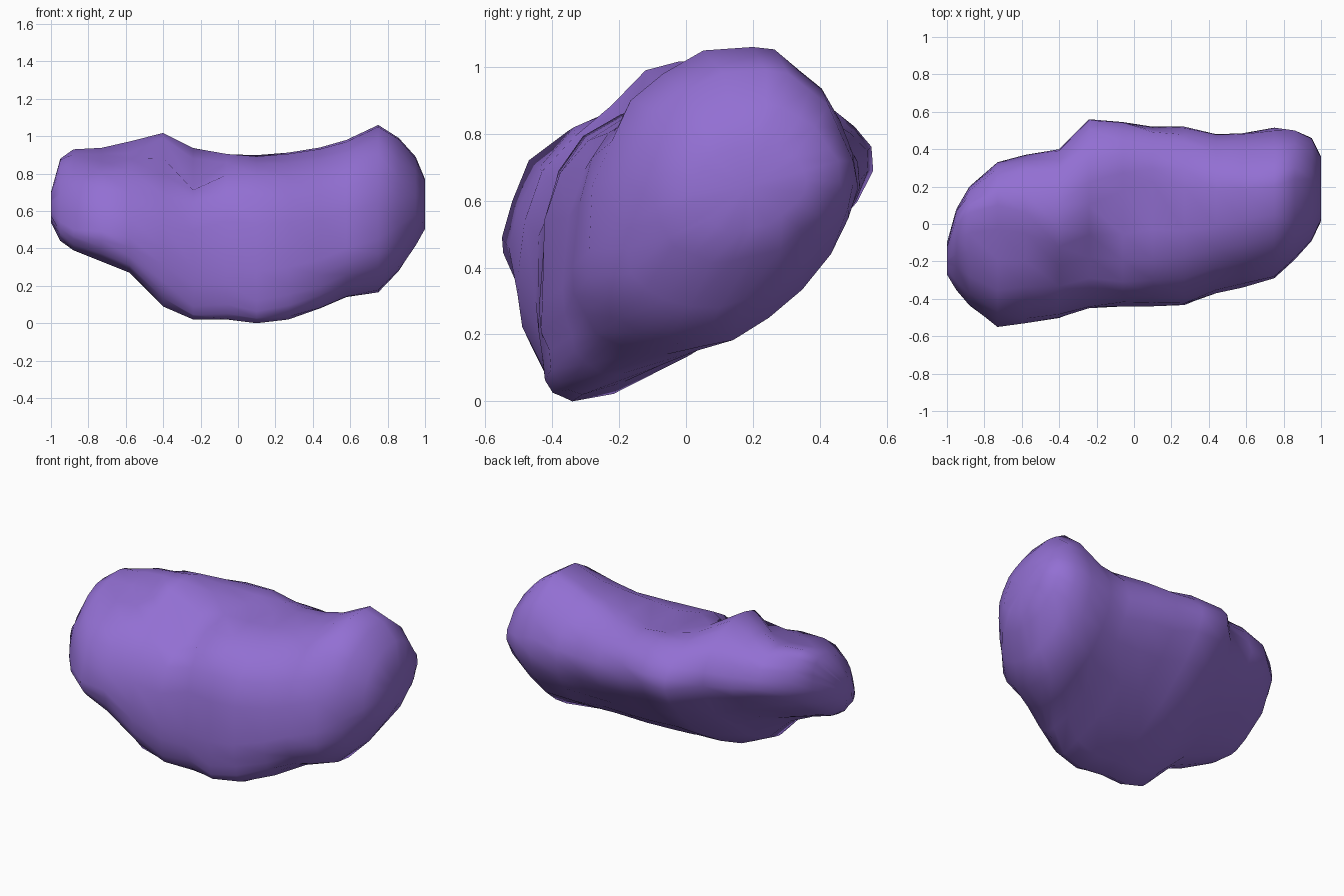
import bpy, bmesh, math, random
from mathutils import Vector

if "Cube" in bpy.data.objects:
    bpy.data.objects.remove(bpy.data.objects["Cube"])

random.seed(4)

# Cross-sections along x:
# x, y front, y back, z low, z high, y of low point, y of high point, z of front point, z of back point
SECTIONS = [
    (-1.00, -.27, -.10, .54, .70, -.20, -.16, .60, .64),
    (-.95, -.35, .08, .44, .88, -.25, .00, .54, .70),
    (-.88, -.43, .20, .39, .93, -.28, .06, .50, .72),
    (-.73, -.55, .33, .33, .94, -.33, .10, .49, .74),
    (-.58, -.53, .37, .27, .98, -.34, .06, .46, .72),
    (-.40, -.50, .40, .09, 1.02, -.36, -.02, .40, .70),
    (-.24, -.45, .56, .02, .94, -.35, .10, .30, .69),
    (-.06, -.44, .545, .02, .93, -.34, .18, .30, .69),
    (.10, -.44, .52, .00, .92, -.34, .22, .28, .66),
    (.27, -.43, .52, .02, .92, -.31, .20, .30, .64),
    (.44, -.37, .48, .08, .94, -.20, .18, .34, .62),
    (.58, -.34, .485, .14, .98, -.06, .18, .40, .62),
    (.75, -.29, .515, .165, 1.06, .05, .20, .45, .64),
    (.86, -.19, .50, .28, .99, .10, .24, .52, .65),
    (.95, -.09, .46, .42, .89, .14, .24, .58, .66),
    (1.00, .02, .36, .51, .77, .17, .20, .62, .66),
]
STEPS = 6

# Dents and bulges: centre, radius, push
PUSHES = [
    ((-.26, -.20, .84), .14, (0, .03, -.14)),
    ((-.62, -.10, .90), .13, (0, .01, -.06)),
    ((.04, .14, .92), .16, (0, 0, -.07)),
    ((-.72, -.35, .72), .16, (0, -.02, .03)),
]


def quadrant(a, b, centre, n):
    """Superellipse arc from a to b around centre."""
    pts = []
    for i in range(STEPS):
        t = math.pi / 2 * i / STEPS
        u, v = math.cos(t) ** (2 / n), math.sin(t) ** (2 / n)
        pts.append(centre + (a - centre) * u + (b - centre) * v)
    return pts


def section(x, y0, y1, z0, z1, yb, yt, zf, zk):
    low, high = Vector((x, yb, z0)), Vector((x, yt, z1))
    front, back = Vector((x, y0, zf)), Vector((x, y1, zk))
    # The top front shoulder is sloping on the left, squarer to the right
    right = min(max((x + .4) / .3, 0), 1)
    far = min(max((x - .2) / .4, 0), 1)
    return (quadrant(low, back, Vector((x, yb, zk)), 1.4 + .2 * far)
            + quadrant(back, high, Vector((x, yt, zk)), 2.1 - .3 * far)
            + quadrant(high, front, Vector((x, yt, zf)), 1.75 + 1.1 * right - .55 * far)
            + quadrant(front, low, Vector((x, yb, zf)), 2.3))


# Loft the boulder skin
bm = bmesh.new()
rings = [[bm.verts.new(p) for p in section(*s)] for s in SECTIONS]
count = len(rings[0])
for r0, r1 in zip(rings, rings[1:]):
    for i in range(count):
        j = (i + 1) % count
        bm.faces.new((r0[i], r0[j], r1[j], r1[i]))
caps = [bm.faces.new(rings[0]), bm.faces.new(rings[-1])]
bmesh.ops.poke(bm, faces=caps)

# Sculpt hollows, with a little unevenness away from the extremes
for ring in rings:
    for k, v in enumerate(ring):
        shift = Vector()
        for c, r, d in PUSHES:
            shift += Vector(d) * math.exp(-((v.co - Vector(c)).length / r) ** 2)
        if k % STEPS:
            shift += Vector((0, random.uniform(-.01, .01), random.uniform(-.01, .01)))
        v.co += shift
        v.co.z = max(v.co.z, 0)
bmesh.ops.recalc_face_normals(bm, faces=bm.faces)
for f in bm.faces:
    f.smooth = True

mesh = bpy.data.meshes.new("boulder")
bm.to_mesh(mesh)
bm.free()
boulder = bpy.data.objects.new("boulder", mesh)
bpy.context.collection.objects.link(boulder)

# Purple stone
mat = bpy.data.materials.new("purple_stone")
mat.diffuse_color = (.29, .16, .65, 1)
mat.use_nodes = True
mat.node_tree.nodes["Principled BSDF"].inputs["Base Color"].default_value = mat.diffuse_color
mesh.materials.append(mat)
